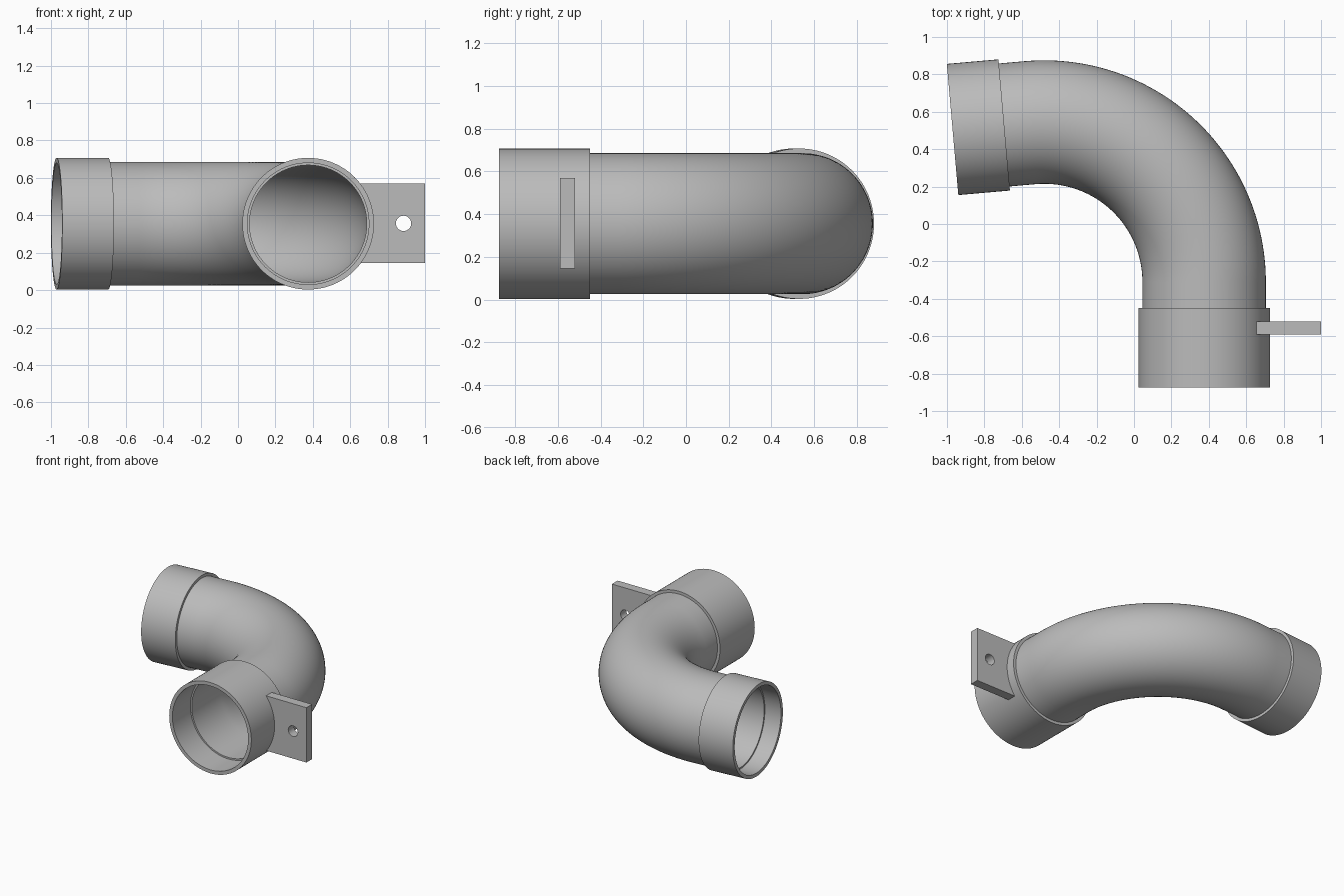
import bpy, bmesh, math
from mathutils import Vector

if "Cube" in bpy.data.objects:
    bpy.data.objects.remove(bpy.data.objects["Cube"])

grey = bpy.data.materials.new("plain grey")
grey.diffuse_color = (0.5, 0.5, 0.5, 1)
grey.use_nodes = True
grey.node_tree.nodes["Principled BSDF"].inputs["Base Color"].default_value = grey.diffuse_color

CZ = 0.355                              # height of the pipe axis
ARC = Vector((-0.48, -0.31, CZ))        # centre of the bend
R, SWEEP, STRAIGHT = 0.855, math.radians(95), 0.14
SIDES = 96


def axis(s):
    """Point and direction on the pipe axis, s = length along it from the bend start."""
    a = min(max(s / R, 0), SWEEP)
    out = Vector((math.cos(a), math.sin(a), 0))
    along = Vector((-math.sin(a), math.cos(a), 0))
    return ARC + out * R + along * (s - a * R), out


def tube(name, stations, r_out, r_in):
    """Hollow tube with open ends following the axis."""
    bm = bmesh.new()
    path = [(s, r_out) for s in stations] + [(s, r_in) for s in reversed(stations)]
    rings = []
    for s, r in path:
        p, out = axis(s)
        rings.append([bm.verts.new(p + out * r * math.cos(t) + Vector((0, 0, r * math.sin(t))))
                      for t in (2 * math.pi * i / SIDES for i in range(SIDES))])
    for k, a in enumerate(rings):
        b = rings[(k + 1) % len(rings)]
        for i in range(SIDES):
            j = (i + 1) % SIDES
            bm.faces.new((a[i], a[j], b[j], b[i]))
    bmesh.ops.recalc_face_normals(bm, faces=bm.faces)
    me = bpy.data.meshes.new(name)
    bm.to_mesh(me)
    bm.free()
    finish(name, me)


def finish(name, me):
    me.materials.clear()
    me.materials.append(grey)
    ob = bpy.data.objects.new(name, me)
    bpy.context.collection.objects.link(ob)
    bpy.ops.object.select_all(action='DESELECT')
    ob.select_set(True)
    bpy.context.view_layer.objects.active = ob
    bpy.ops.object.shade_smooth_by_angle(angle=math.radians(30))
    return ob


END = R * SWEEP
IN_MOUTH, OUT_MOUTH = -0.565, END + 0.417

# Curved pipe, its ends pushed part way into the collars
bend = [END * i / 48 for i in range(49)]
tube("bend_pipe", [IN_MOUTH + 0.22] + bend + [OUT_MOUTH - 0.13], 0.33, 0.313)

# Socket collars
tube("front_collar", [IN_MOUTH, -STRAIGHT], 0.352, 0.325)
tube("side_collar", [END + STRAIGHT, OUT_MOUTH], 0.352, 0.325)

# Mounting lug: flat plate with a curved root and a bolt hole
half, root = 0.2125, 0.342
a0 = math.asin(half / root)
outline = [(0.375 + root * math.cos(t), root * math.sin(t))
           for t in (a0 - 2 * a0 * i / 24 for i in range(25))]
outline += [(1.0, -half), (1.0, half)]
hole = [(0.885 + 0.041 * math.cos(t), 0.041 * math.sin(t))
        for t in (2 * math.pi * i / 32 for i in range(32))]
cu = bpy.data.curves.new("lug_profile", 'CURVE')
cu.dimensions, cu.fill_mode, cu.extrude = '2D', 'BOTH', 0.035
for pts in (outline, hole):
    sp = cu.splines.new('POLY')
    sp.points.add(len(pts) - 1)
    for p, (x, y) in zip(sp.points, pts):
        p.co = (x, y, 0, 1)
    sp.use_cyclic_u = True
tmp = bpy.data.objects.new("lug_profile", cu)
bpy.context.collection.objects.link(tmp)
bpy.context.view_layer.update()
lug_mesh = bpy.data.meshes.new_from_object(tmp.evaluated_get(bpy.context.evaluated_depsgraph_get()))
bpy.data.objects.remove(tmp)
bm = bmesh.new()
bm.from_mesh(lug_mesh)
bmesh.ops.remove_doubles(bm, verts=bm.verts, dist=1e-5)
bmesh.ops.recalc_face_normals(bm, faces=bm.faces)
bm.to_mesh(lug_mesh)
bm.free()
lug = finish("mounting_lug", lug_mesh)
lug.rotation_euler.x = math.pi / 2
lug.location = (0, -0.555, CZ + 0.002)
